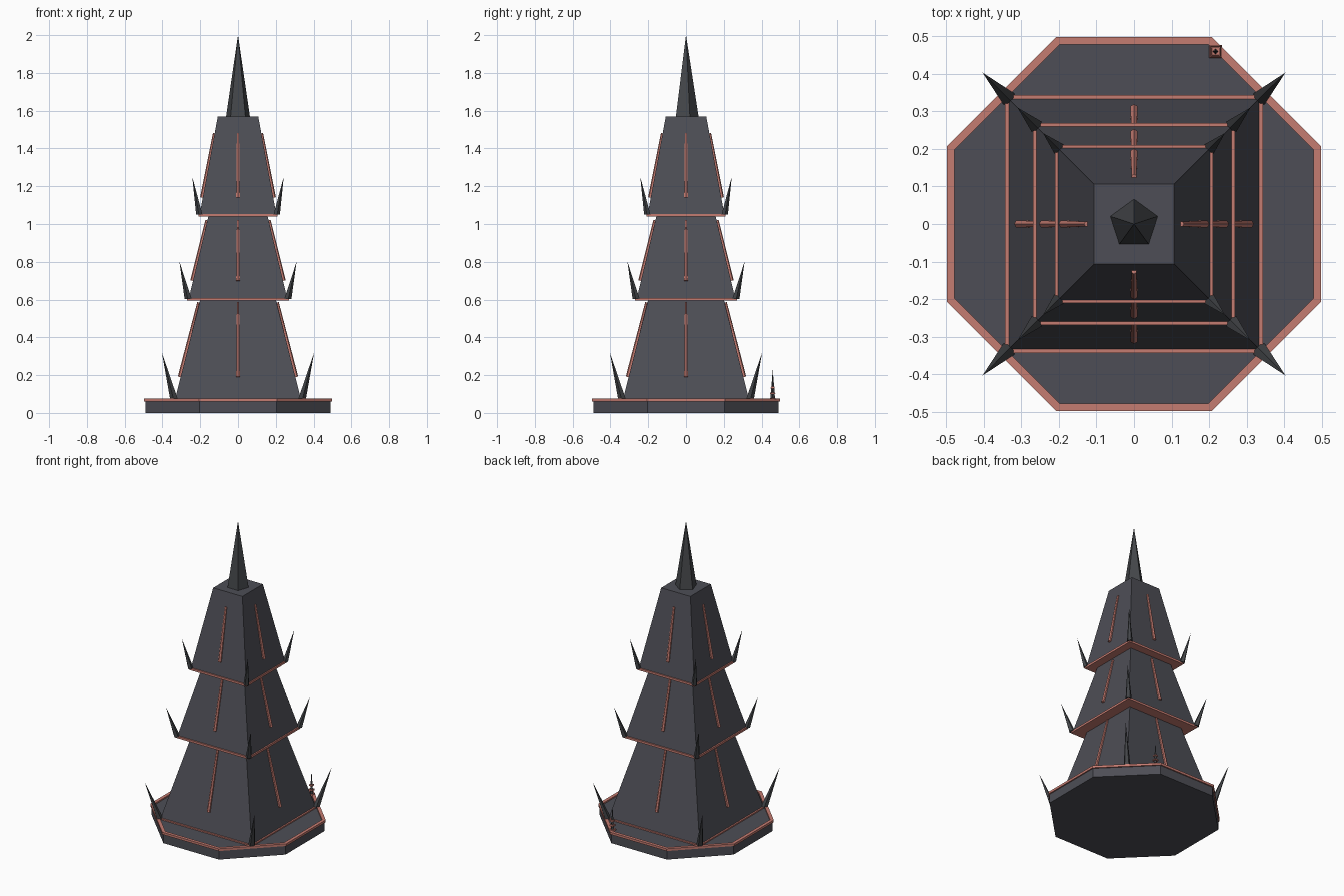
import bpy, math
from mathutils import Vector

if "Cube" in bpy.data.objects:
    bpy.data.objects.remove(bpy.data.objects["Cube"])


def material(name, rgb):
    m = bpy.data.materials.new(name)
    m.diffuse_color = (*rgb, 1)
    m.use_nodes = True
    m.node_tree.nodes["Principled BSDF"].inputs["Base Color"].default_value = m.diffuse_color
    return m


STONE = material("dark stone", (0.075, 0.076, 0.092))
SPIKE = material("spike metal", (0.058, 0.062, 0.068))
RED = material("red trim", (0.56, 0.20, 0.165))


def mesh(name, verts, faces, mat):
    me = bpy.data.meshes.new(name)
    me.from_pydata(verts, [], faces)
    me.materials.append(mat)
    ob = bpy.data.objects.new(name, me)
    bpy.context.collection.objects.link(ob)
    return ob


def ring(center, r, n, start, x=Vector((1, 0, 0)), y=Vector((0, 1, 0))):
    angles = [start + 2 * math.pi * i / n for i in range(n)]
    return [Vector(center) + r * (math.cos(a) * x + math.sin(a) * y) for a in angles]


def prism(name, a, b, mat):
    """Solid between two matching outlines; b may be a single apex point."""
    n = len(a)
    faces = [tuple(reversed(range(n)))]
    if len(b) == 1:
        faces += [(i, (i + 1) % n, n) for i in range(n)]
    else:
        faces += [(i, (i + 1) % n, n + (i + 1) % n, n + i) for i in range(n)]
        faces.append(tuple(range(n, 2 * n)))
    return mesh(name, a + b, faces, mat)


def square(h, z, cx=0, cy=0):
    return ring((cx, cy, z), h * math.sqrt(2), 4, math.pi / 4)


def octagon(apothem, z):
    return ring((0, 0, z), apothem / math.cos(math.pi / 8), 8, math.pi / 8)


# Octagonal base with a raised red rim
prism("base", octagon(0.49, 0), octagon(0.49, 0.066), STONE)
loops = [octagon(0.498, 0.06), octagon(0.498, 0.075), octagon(0.477, 0.075), octagon(0.477, 0.06)]
faces = []
for k in range(4):
    for i in range(8):
        j, m = (i + 1) % 8, (k + 1) % 4
        faces.append((k * 8 + i, k * 8 + j, m * 8 + j, m * 8 + i))
mesh("base_rim", sum(loops, []), faces, RED)

# Tiers: z bottom, z top, half bottom, half top, trim half,
#        spike tip offset, spike tip z, rib z range and rib distances
TIERS = [
    (0.065, 0.60, 0.335, 0.200, 0.343, 0.403, 0.32, 0.19, 0.585, 0.308, 0.209),
    (0.600, 1.04, 0.262, 0.157, 0.269, 0.310, 0.80, 0.70, 1.02, 0.242, 0.166),
    (1.045, 1.57, 0.204, 0.107, 0.210, 0.242, 1.25, 1.14, 1.48, 0.190, 0.126),
]
for t, (z0, z1, h0, h1, trim, tip, tipz, r0, r1, d0, d1) in enumerate(TIERS, 1):
    prism(f"tier_{t}", square(h0, z0), square(h1, z1), STONE)
    prism(f"tier_trim_{t}", square(trim, z0 - 0.005), square(trim, z0 + 0.009), RED)
    for k in range(4):
        # Leaning spike on each corner
        a = math.pi / 4 + k * math.pi / 2
        out = Vector((math.cos(a), math.sin(a), 0)) * math.sqrt(2)
        base = out * (trim - 0.006) + Vector((0, 0, z0 + 0.004))
        prism(f"corner_spike_{t}_{k + 1}", ring(base, 0.024 - 0.002 * t, 5, a + math.pi),
              [out * tip + Vector((0, 0, tipz))], SPIKE)
        # Tapered rib lying up the middle of each wall
        a = k * math.pi / 2
        n = Vector((math.cos(a), math.sin(a), 0))
        lo, hi = n * d0 + Vector((0, 0, r0)), n * d1 + Vector((0, 0, r1))
        side = Vector((-n.y, n.x, 0))
        up = side.cross((hi - lo).normalized())
        prism(f"wall_rib_{t}_{k + 1}", ring(lo, 0.011, 6, 0, up, -side)[::-1],
              ring(hi, 0.007, 6, 0, up, -side)[::-1], RED)

# Five-sided spire
prism("spire", ring((0, 0, 1.565), 0.067, 5, math.pi / 2), [Vector((0, 0, 2.0))], SPIKE)

# Tiny ornament standing on the base rim
cx, cy = 0.217, 0.459
prism("ornament_spike", ring((cx, cy, 0.066), 0.013, 4, 0), [Vector((cx, cy, 0.23))], SPIKE)
for i, (z, h) in enumerate([(0.07, 0.017), (0.10, 0.014), (0.13, 0.011)], 1):
    prism(f"ornament_collar_{i}", square(h, z, cx, cy), square(h * 0.9, z + 0.009, cx, cy), RED)
